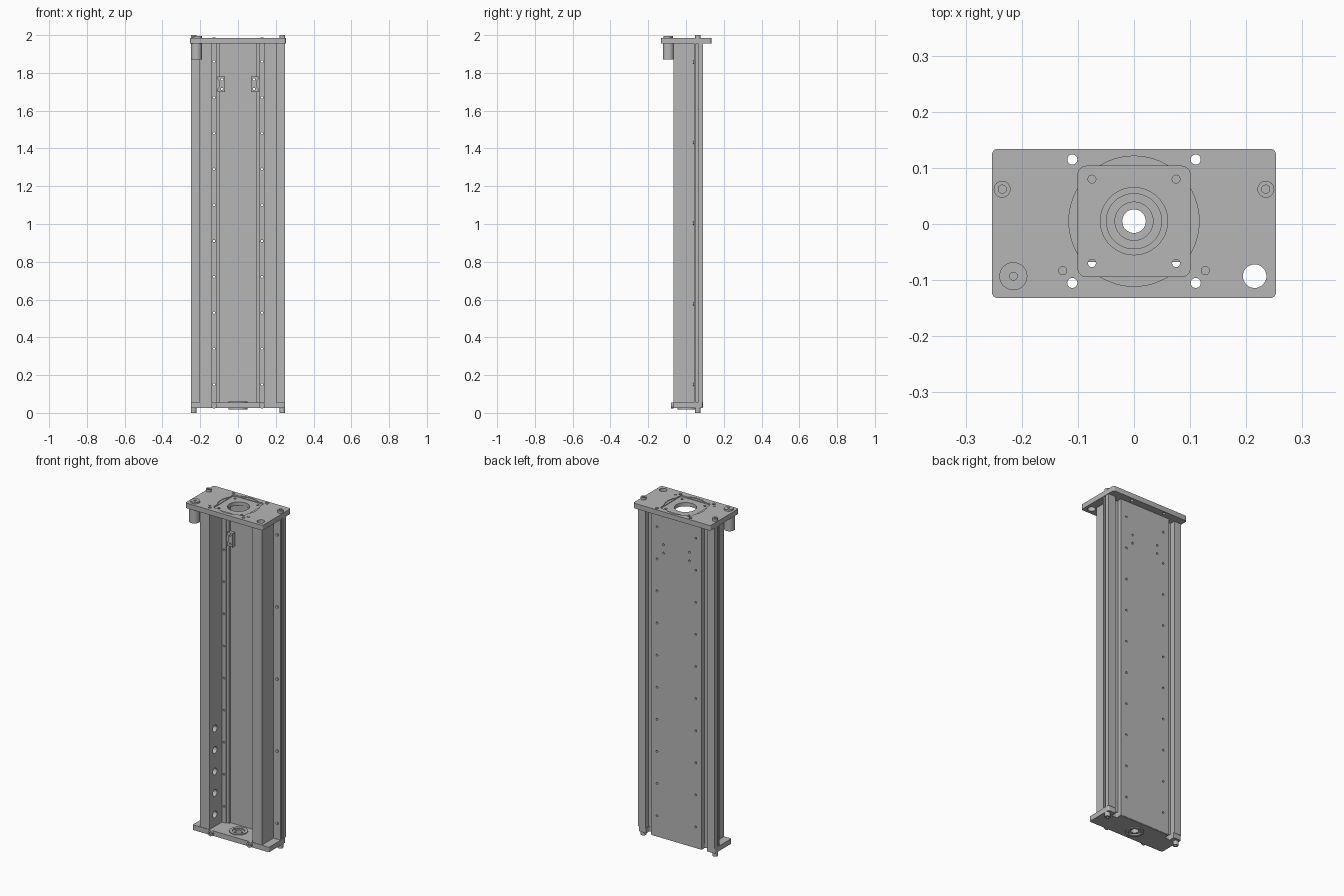
import bpy, bmesh
from math import cos, sin, pi
from mathutils import Matrix, Vector

cube = bpy.data.objects.get("Cube")
if cube:
    bpy.data.objects.remove(cube, do_unlink=True)

grey = bpy.data.materials.new("machined_grey")
grey.use_nodes = True
grey.diffuse_color = (0.47, 0.47, 0.47, 1)
grey.node_tree.nodes["Principled BSDF"].inputs["Base Color"].default_value = grey.diffuse_color
CY = 0.005          # depth position of the shaft axis
BOTTOM, TOP = 0.055, 1.955


def finish(name, bm):
    bmesh.ops.recalc_face_normals(bm, faces=bm.faces)
    mesh = bpy.data.meshes.new(name)
    bm.to_mesh(mesh)
    bm.free()
    mesh.materials.append(grey)
    ob = bpy.data.objects.new(name, mesh)
    bpy.context.collection.objects.link(ob)
    return ob


def prism(name, profile, z0, z1):
    bm = bmesh.new()
    face = bm.faces.new([bm.verts.new((x, y, z0)) for x, y in profile])
    made = bmesh.ops.extrude_face_region(bm, geom=[face])
    verts = [v for v in made["geom"] if isinstance(v, bmesh.types.BMVert)]
    bmesh.ops.translate(bm, verts=verts, vec=(0, 0, z1 - z0))
    return finish(name, bm)


def rounded(x0, x1, y0, y1, r, n=5):
    corners = [(x1 - r, y1 - r), (x0 + r, y1 - r), (x0 + r, y0 + r), (x1 - r, y0 + r)]
    return [(cx + r * cos(pi / 2 * (q + i / n)), cy + r * sin(pi / 2 * (q + i / n)))
            for q, (cx, cy) in enumerate(corners) for i in range(n + 1)]


def cylinders(name, spots, r, length, axis="Z", sides=24):
    # One object holding equal cylinders centred on the given spots
    turn = {"X": Matrix.Rotation(pi / 2, 4, "Y"), "Y": Matrix.Rotation(pi / 2, 4, "X"),
            "Z": Matrix()}[axis]
    bm = bmesh.new()
    for spot in spots:
        bmesh.ops.create_cone(bm, cap_ends=True, segments=sides, radius1=r, radius2=r,
                              depth=length, matrix=Matrix.Translation(Vector(spot)) @ turn)
    return finish(name, bm)


def cut(ob, cutter):
    cutter.hide_render = True
    mod = ob.modifiers.new("cut", "BOOLEAN")
    mod.operation, mod.solver, mod.object = "DIFFERENCE", "EXACT", cutter
    graph = bpy.context.evaluated_depsgraph_get()
    mesh = bpy.data.meshes.new_from_object(ob.evaluated_get(graph))
    ob.modifiers.clear()
    ob.data = mesh
    bpy.data.objects.remove(cutter, do_unlink=True)


def ring(name, outer, inner, z0, z1):
    ob = cylinders(name, [(0, CY, (z0 + z1) / 2)], outer, z1 - z0, sides=48)
    cut(ob, cylinders("bore", [(0, CY, (z0 + z1) / 2)], inner, 1, sides=48))


def pair(x, *rest):
    return [(s * x, *rest) for s in (-1, 1)]


# Top plate with stepped motor seat and through holes
top = prism("top_plate", rounded(-0.253, 0.253, -0.132, 0.134, 0.01), TOP, 1.985)
cut(top, cylinders("seat", [(0, CY, 1.99)], 0.116, 0.018, sides=64))
cut(top, prism("square_seat", rounded(-0.1, 0.1, -0.094, 0.103, 0.015), 1.977, 2.1))
cut(top, cylinders("opening", [(0, CY, 1.97)], 0.06, 0.2, sides=48))
cut(top, cylinders("corner_holes", pair(0.11, 0.115, 1.97) + pair(0.11, -0.105, 1.97), 0.009, 0.2))
cut(top, cylinders("seat_holes", pair(0.075, CY + 0.075, 1.97) + pair(0.075, CY - 0.075, 1.97),
                   0.007, 0.2))
cut(top, cylinders("post_hole", [(0.215, -0.093, 1.97)], 0.021, 0.2, sides=32))

# Bottom plate with bearing seat and rear notches
base = prism("bottom_plate", rounded(-0.25, 0.25, -0.068, 0.088, 0.008), 0.025, BOTTOM)
cut(base, cylinders("bearing_seat", [(0, CY, 0.04)], 0.049, 0.2, sides=48))
for s in (-1, 1):
    cut(base, prism("notch", rounded(s * 0.182 - 0.018, s * 0.182 + 0.018, 0.055, 0.15, 0.005), 0, 0.1))
ring("bearing_outer_ring", 0.05, 0.034, 0.019, 0.06)
ring("bearing_inner_ring", 0.035, 0.021, 0.028, 0.052)

# Side rails: box wall, slotted outer flange, rear groove
rail = [(0.14, -0.065), (0.203, -0.065), (0.203, 0.042), (0.25, 0.042), (0.25, 0.053),
        (0.235, 0.053), (0.235, 0.063), (0.25, 0.063), (0.25, 0.09), (0.203, 0.09),
        (0.203, 0.06), (0.14, 0.06)]
for s, side in ((-1, "right"), (1, "left")):
    ob = prism(side + "_rail", [(s * x, y) for x, y in rail], BOTTOM, TOP)
    if s < 0:
        # Access holes in the inner wall, narrow on the outside
        heights = [0.126 + 0.127 * i for i in range(5)]
        cut(ob, cylinders("access", [(-0.14, -0.016, z) for z in heights], 0.02, 0.08, "X"))
        cut(ob, cylinders("drill", [(-0.2, -0.016, z) for z in heights], 0.007, 0.1, "X", 16))

# Back panel: recessed centre between two raised ledges
half = [(0.165, 0.09), (0.165, 0.064), (0.14, 0.064), (0.14, 0.05), (0.115, 0.05),
        (0.115, 0.058), (0.098, 0.058), (0.098, 0.07)]
panel = prism("back_panel", half + [(-x, y) for x, y in reversed(half)], 0.028, TOP)
cut(panel, cylinders("panel_holes", [p for i in range(10) for p in pair(0.127, 0.07, 0.15 + 0.19 * i)],
                     0.006, 0.1, "Y", 16))
cut(panel, cylinders("bracket_holes", [p for z in (1.715, 1.765) for p in pair(0.085, 0.07, z)],
                     0.006, 0.1, "Y", 16))

# Small eared brackets near the top of the panel
for s, side in ((-1, "right"), (1, "left")):
    shape = [(0.07, 1.7), (0.108, 1.7), (0.108, 1.717), (0.098, 1.725), (0.098, 1.757),
             (0.108, 1.765), (0.108, 1.782), (0.07, 1.782)]
    ob = prism(side + "_bracket", [(s * x, z) for x, z in shape], -0.07, -0.05)
    ob.data.transform(Matrix.Rotation(pi / 2, 4, "X"))
    cut(ob, cylinders("hole", [(s * 0.085, 0.06, z) for z in (1.715, 1.765)], 0.006, 0.1, "Y", 16))

# Socket head bolts holding the end plates
for name, z, open_z in (("top_bolts", 1.9925, 2.0), ("bottom_bolts", 0.0125, 0.0)):
    spots = pair(0.235, 0.062, z)
    ob = cylinders(name, spots, 0.015, 2 * abs(open_z - z))
    cut(ob, cylinders("sockets", pair(0.235, 0.062, open_z), 0.008, 0.014, sides=6))
ob = cylinders("front_bolts", pair(0.127, -0.072, 0.04), 0.016, 0.014, "Y")
cut(ob, cylinders("sockets", pair(0.127, -0.079, 0.04), 0.008, 0.012, "Y", 6))
cylinders("top_pins", pair(0.127, -0.083, 1.978), 0.008, 0.02)

# Flange screws along both outer edges
cylinders("flange_screws", [p for i in range(5) for p in pair(0.228, 0.041, 0.15 + 0.427 * i)],
          0.008, 0.01, "Y", 16)

# Round post hanging from one corner of the top plate
cylinders("post", [(-0.22, -0.093, 1.913)], 0.03, 0.086, sides=32)
cap = cylinders("post_cap", [(-0.215, -0.093, 1.988)], 0.025, 0.012, sides=32)
cut(cap, cylinders("cap_hole", [(-0.215, -0.093, 1.995)], 0.007, 0.012))

# Crisp edges with smooth round surfaces
bpy.ops.object.select_all(action="DESELECT")
for ob in bpy.context.collection.objects:
    if ob.type == "MESH" and grey.name in ob.data.materials:
        ob.select_set(True)
        bpy.context.view_layer.objects.active = ob
bpy.ops.object.shade_smooth_by_angle()
